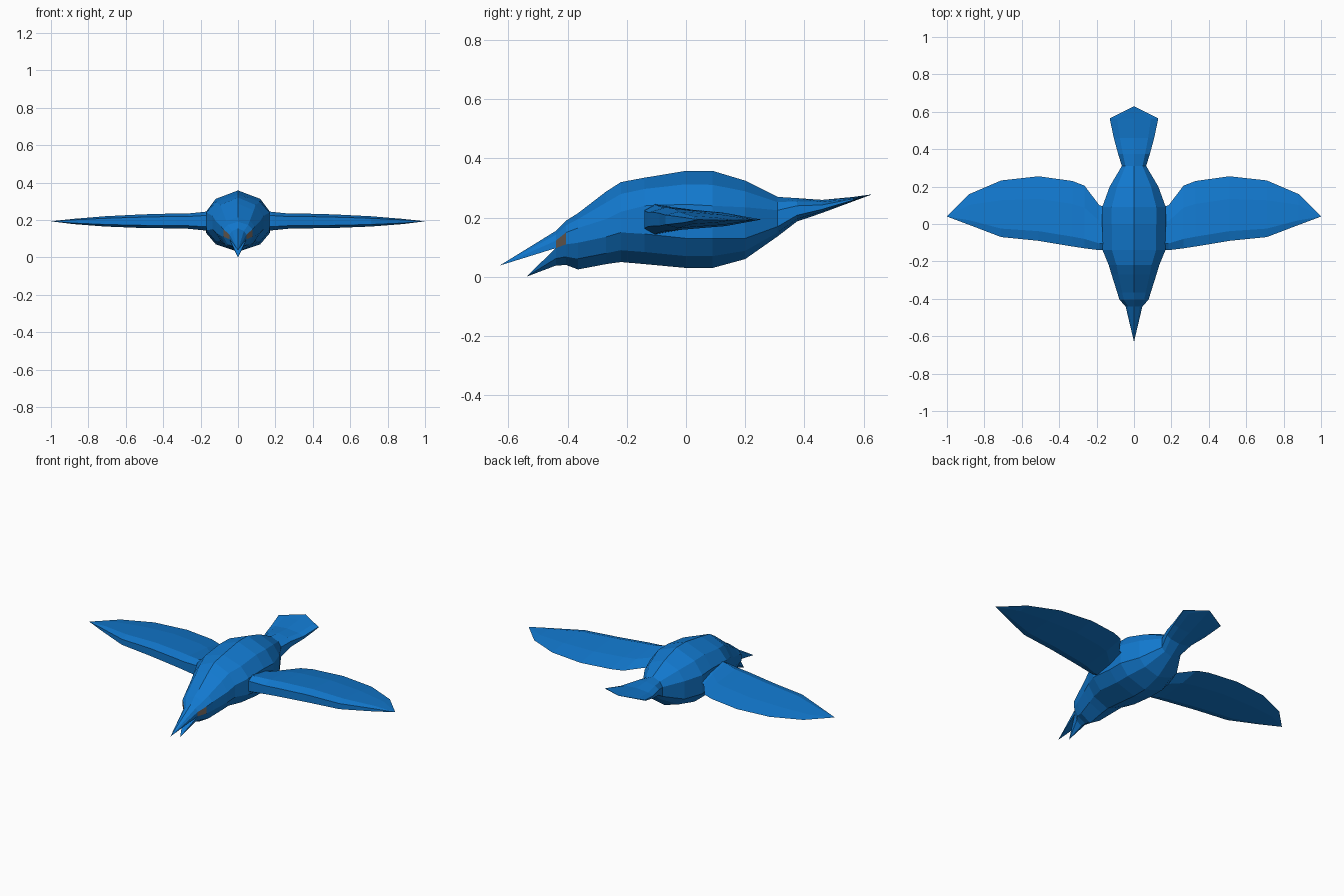
import bpy, bmesh

if "Cube" in bpy.data.objects:
    bpy.data.objects.remove(bpy.data.objects["Cube"])


def material(name, rgb):
    m = bpy.data.materials.new(name)
    m.diffuse_color = (*rgb, 1)
    m.use_nodes = True
    m.node_tree.nodes["Principled BSDF"].inputs["Base Color"].default_value = m.diffuse_color
    return m


BLUE = material("blue_feathers", (0.006, 0.19, 0.62))
BROWN = material("eye_brown", (0.13, 0.10, 0.08))


def loft(name, rings, tip=None, cap_start=False, cap_end=False, eye_segments=()):
    """Skin closed rings of points, optionally ending in a single tip point."""
    bm = bmesh.new()
    vr = [[bm.verts.new(p) for p in ring] for ring in rings]
    n = len(vr[0])
    for k, (a, b) in enumerate(zip(vr, vr[1:])):
        for i in range(n):
            j = (i + 1) % n
            f = bm.faces.new((a[i], a[j], b[j], b[i]))
            if k == 0 and i in eye_segments:
                f.material_index = 1
    if tip:
        t = bm.verts.new(tip)
        for i in range(n):
            bm.faces.new((vr[-1][i], vr[-1][(i + 1) % n], t))
    if cap_start:
        bm.faces.new(vr[0])
    if cap_end:
        bm.faces.new(vr[-1])
    bmesh.ops.recalc_face_normals(bm, faces=bm.faces[:])
    me = bpy.data.meshes.new(name)
    bm.to_mesh(me)
    bm.free()
    me.materials.append(BLUE)
    if eye_segments:
        me.materials.append(BROWN)
    ob = bpy.data.objects.new(name, me)
    bpy.context.collection.objects.link(ob)
    return ob


def body_ring(y, w, top, zu, zl, bottom):
    """Ten-sided cross-section with a ridge on top and a keel below."""
    half = [(0.7 * w, top + (zu - top) * 0.4), (w, zu), (w, zl),
            (0.7 * w, bottom + (zl - bottom) * 0.4)]
    pts = [(0, top)] + half + [(0, bottom)] + [(-x, z) for x, z in reversed(half)]
    return [(x, y, z) for x, z in pts]


# Head and body: y, half width, top, upper side, lower side, bottom
body = [body_ring(*s) for s in (
    (-0.44, 0.045, 0.155, 0.122, 0.097, 0.038),
    (-0.405, 0.078, 0.190, 0.150, 0.110, 0.040),
    (-0.365, 0.090, 0.215, 0.165, 0.115, 0.025),
    (-0.27, 0.120, 0.288, 0.195, 0.135, 0.043),
    (-0.22, 0.135, 0.320, 0.220, 0.150, 0.050),
    (-0.14, 0.168, 0.335, 0.240, 0.145, 0.043),
    (0.00, 0.170, 0.358, 0.245, 0.130, 0.030),
    (0.09, 0.170, 0.358, 0.240, 0.130, 0.030),
    (0.20, 0.130, 0.325, 0.235, 0.130, 0.060),
    (0.31, 0.065, 0.270, 0.225, 0.170, 0.137))]
loft("body_with_eyes", body, cap_start=True, eye_segments=(2, 7))

# Open beak: pyramids from the upper and lower halves of the face ring
face = body[0]
loft("upper_beak", [[face[i] for i in (0, 1, 2, 3, 7, 8, 9)]],
     tip=(0, -0.63, 0.038), cap_start=True)
loft("lower_beak", [[face[i] for i in (3, 4, 5, 6, 7)]],
     tip=(0, -0.54, 0.0), cap_start=True)

# Tail: continues the last body ring into a flat fan
tail = [body[-1]] + [body_ring(*s) for s in (
    (0.375, 0.085, 0.266, 0.240, 0.208, 0.187),
    (0.46, 0.108, 0.260, 0.243, 0.228, 0.216),
    (0.565, 0.130, 0.270, 0.264, 0.259, 0.255))]
loft("tail", tail, tip=(0, 0.63, 0.279))


# Wings: blunt leading edge, thin trailing edge, pointed tip
def wing_ring(x, lead, trail, top, bottom):
    c, m, h = trail - lead, (top + bottom) / 2, (top - bottom) / 2
    prof = ((0, 0.6), (0.15, 1), (0.65, 0.6), (1, 0),
            (0.65, -0.6), (0.15, -1), (0, -0.6))
    return [(x, lead + u * c, m + v * h) for u, v in prof]


WING = ((0.13, -0.14, 0.085, 0.25, 0.14),
        (0.185, -0.14, 0.10, 0.243, 0.145),
        (0.265, -0.13, 0.205, 0.235, 0.153),
        (0.33, -0.12, 0.23, 0.235, 0.155),
        (0.51, -0.09, 0.255, 0.230, 0.157),
        (0.71, -0.07, 0.233, 0.220, 0.165),
        (0.88, -0.005, 0.16, 0.206, 0.178))
for side, label in ((1, "left"), (-1, "right")):
    rings = [[(side * x, y, z) for x, y, z in wing_ring(*s)] for s in WING]
    loft(f"{label}_wing", rings, tip=(side, 0.04, 0.193), cap_start=True)
